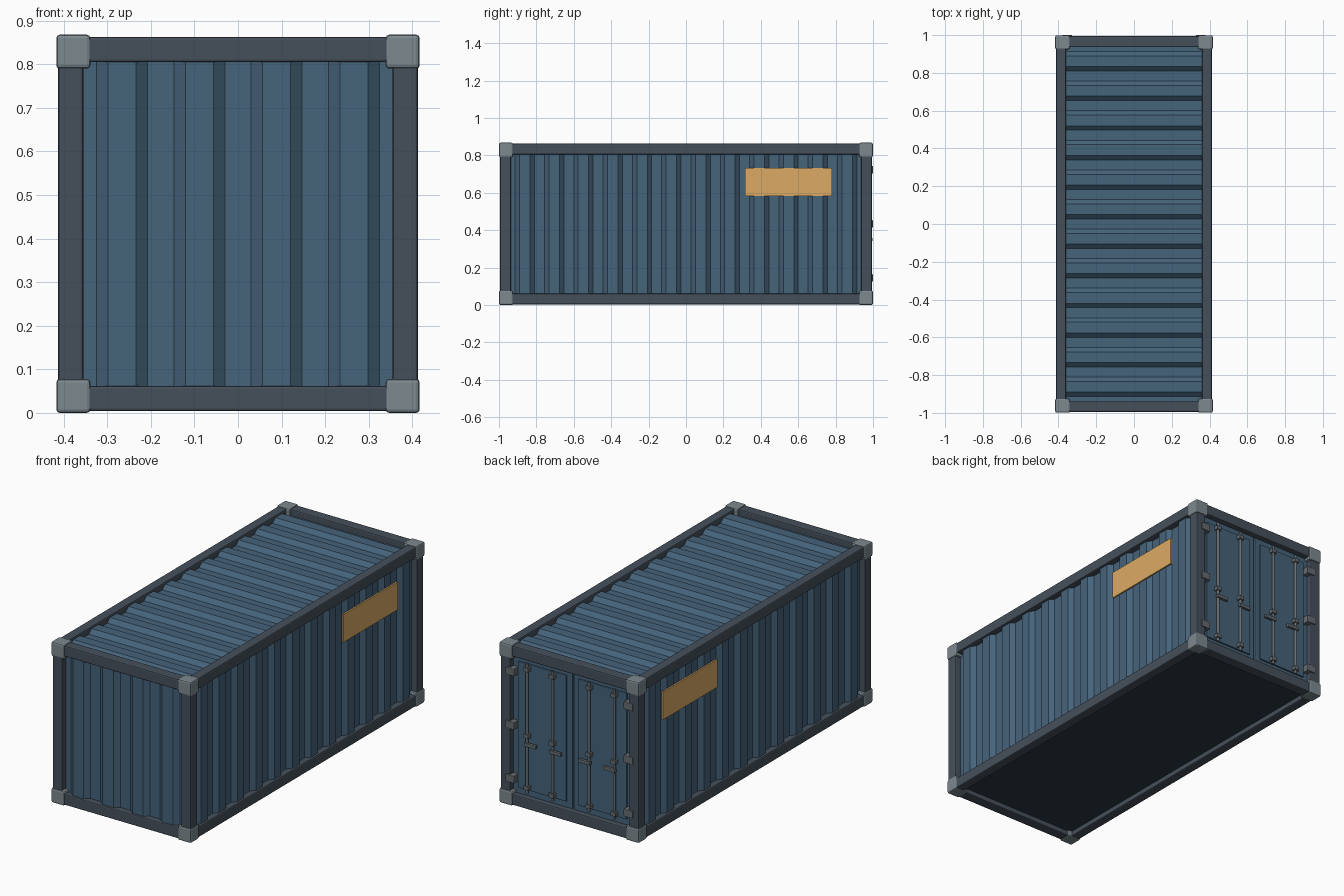
import bpy, bmesh
from mathutils import Matrix, Vector

if "Cube" in bpy.data.objects:
    bpy.data.objects.remove(bpy.data.objects["Cube"])


def material(name, rgb):
    m = bpy.data.materials.new(name)
    m.diffuse_color = (*rgb, 1)
    m.use_nodes = True
    m.node_tree.nodes["Principled BSDF"].inputs["Base Color"].default_value = m.diffuse_color
    return m


BLUE = material("panel_blue", (0.06, 0.125, 0.195))
DARK = material("frame_dark", (0.06, 0.08, 0.105))
STEEL = material("casting_grey", (0.2, 0.25, 0.275))
METAL = material("hardware_grey", (0.13, 0.15, 0.165))
AMBER = material("plate_amber", (0.72, 0.41, 0.13))
FLOOR = material("floor_dark", (0.025, 0.04, 0.055))


def finish(name, bm, mat, bevel=0, segments=2):
    me = bpy.data.meshes.new(name)
    bm.to_mesh(me)
    bm.free()
    ob = bpy.data.objects.new(name, me)
    bpy.context.collection.objects.link(ob)
    me.materials.append(mat)
    if bevel:
        b = ob.modifiers.new("bevel", "BEVEL")
        b.width, b.segments = bevel, segments
    return ob


def box(name, lo, hi, mat, bevel=0):
    lo, hi = Vector(lo), Vector(hi)
    size = Vector([abs(a - b) for a, b in zip(lo, hi)])
    bm = bmesh.new()
    bmesh.ops.create_cube(bm, size=1, matrix=Matrix.Translation((lo + hi) / 2) @ Matrix.Diagonal((*size, 1)))
    return finish(name, bm, mat, bevel)


def rod(name, x, y, z0, z1, r):
    bm = bmesh.new()
    bmesh.ops.create_cone(bm, cap_ends=True, segments=16, radius1=r, radius2=r, depth=z1 - z0,
                          matrix=Matrix.Translation((x, y, (z0 + z1) / 2)))
    for f in bm.faces:
        f.smooth = len(f.verts) == 4
    return finish(name, bm, METAL)


def corrugated(name, origin, u, v, length, height, ribs):
    """Trapezoid-ribbed sheet along u, extruded along v, ribs facing u x v."""
    o, u, v = Vector(origin), Vector(u), Vector(v)
    w = u.cross(v)
    valley, crest = -0.034, -0.012
    pitch = length / ribs
    prof = [(-length / 2 - 0.01, valley)]
    for i in range(ribs):
        s = -length / 2 + i * pitch
        prof += [(s + f * pitch, d) for f, d in ((0.17, valley), (0.32, crest), (0.68, crest), (0.83, valley))]
    prof.append((length / 2 + 0.01, valley))
    bm = bmesh.new()
    rows = [[bm.verts.new(o + u * a + w * d + v * h) for h in (-height / 2, height / 2)] for a, d in prof]
    for p, q in zip(rows, rows[1:]):
        bm.faces.new((p[0], q[0], q[1], p[1]))
    ob = finish(name, bm, BLUE)
    s = ob.modifiers.new("thickness", "SOLIDIFY")
    s.thickness, s.offset = 0.008, -1


X, Y, Z0, Z1, T = 0.413, 0.994, 0.004, 0.864, 0.058   # outer frame planes, bar size
CX, CY, H, C = 0.417, 0.999, 0.868, 0.078             # casting planes and size
ZM = H / 2

# Corner posts and castings
for sx, nx in ((-1, "left"), (1, "right")):
    for sy, ny in ((-1, "front"), (1, "back")):
        box(f"{ny}_{nx}_post", (sx * X, sy * Y, 0.04), (sx * (X - T), sy * (Y - T), H - 0.04), DARK, 0.006)
        for z, nz in ((0, "lower"), (H - C, "upper")):
            box(f"{ny}_{nx}_{nz}_casting", (sx * CX, sy * CY, z),
                (sx * (CX - C), sy * (CY - 0.074), z + C), STEEL, 0.008)

# Top and bottom rails
for z, nz in ((Z0, "bottom"), (Z1 - T - 0.001, "top")):
    for s, n in ((-1, "left"), (1, "right")):
        box(f"{n}_{nz}_rail", (s * X, -Y + 0.03, z), (s * (X - 0.053), Y - 0.03, z + T), DARK, 0.006)
    for s, n in ((-1, "front"), (1, "back")):
        box(f"{n}_{nz}_rail", (-X + 0.03, s * Y, z), (X - 0.03, s * (Y - T), z + T), DARK, 0.006)

# Ribbed walls and roof
corrugated("right_wall", (X, 0, ZM), (0, 1, 0), (0, 0, 1), 1.88, 0.76, 12)
corrugated("left_wall", (-X, 0, ZM), (0, -1, 0), (0, 0, 1), 1.88, 0.76, 12)
corrugated("front_wall", (0, -Y, ZM), (1, 0, 0), (0, 0, 1), 0.71, 0.76, 4)
corrugated("roof", (0, 0, Z1), (0, 1, 0), (-1, 0, 0), 1.88, 0.735, 12)

# Floor
box("floor", (-0.37, -0.95, 0.03), (0.37, 0.95, 0.05), FLOOR)

# Side plates
for s, n in ((-1, "left"), (1, "right")):
    box(f"{n}_side_plate", (s * 0.40, 0.315, 0.582), (s * 0.409, 0.78, 0.732), AMBER)

# Back doors with locking rods, handles and hinges
for s, n in ((-1, "left"), (1, "right")):
    box(f"{n}_door", (s * 0.004, 0.94, 0.056), (s * 0.357, 0.963, 0.812), BLUE, 0.003)
    box(f"{n}_door_panel", (s * 0.035, 0.955, 0.095), (s * 0.325, 0.972, 0.775), BLUE, 0.003)
    for k, x in enumerate((0.11, 0.26)):
        tag = f"{n}_{('inner', 'outer')[k]}"
        rod(f"{tag}_lock_rod", s * x, 0.983, 0.085, 0.785, 0.0075)
        for z, nz in ((0.115, "lower"), (0.395, "middle"), (0.755, "upper")):
            box(f"{tag}_{nz}_rod_bracket", (s * x - 0.015, 0.965, z - 0.011),
                (s * x + 0.015, 0.995, z + 0.011), METAL, 0.002)
        box(f"{tag}_handle", (s * (x + 0.012), 0.98, 0.341), (s * (x - 0.058), 0.996, 0.359), METAL, 0.002)
    for k, z in enumerate((0.145, 0.434, 0.723)):
        box(f"{n}_hinge_{k + 1}", (s * 0.327, 0.96, z - 0.02), (s * 0.38, 1.0, z + 0.02), METAL, 0.003)
